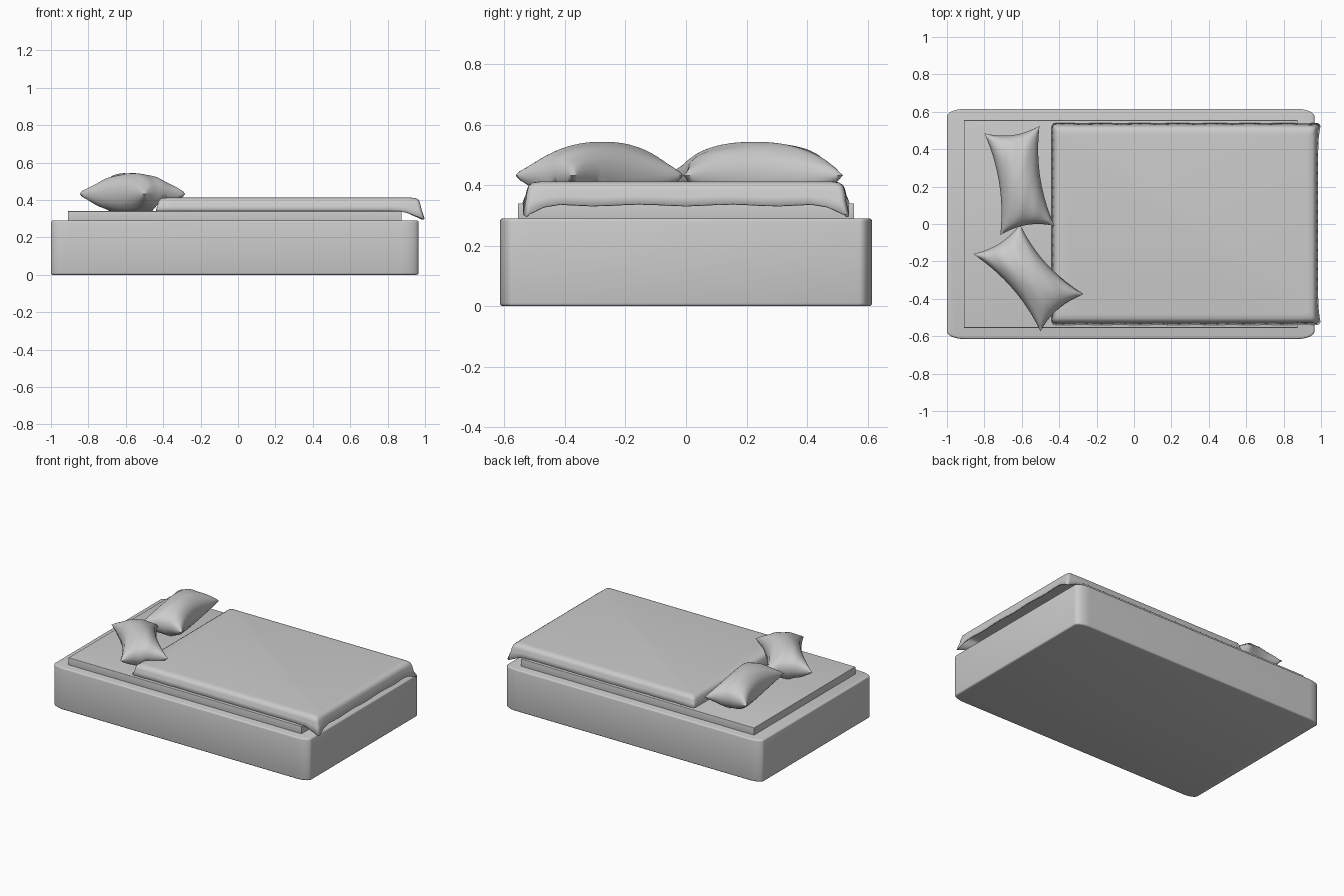
import bpy, bmesh, math
from mathutils import Vector

if "Cube" in bpy.data.objects:
    bpy.data.objects.remove(bpy.data.objects["Cube"])


def finish(name, bm, angle=40):
    bmesh.ops.recalc_face_normals(bm, faces=bm.faces)
    me = bpy.data.meshes.new(name)
    bm.to_mesh(me)
    bm.free()
    ob = bpy.data.objects.new(name, me)
    bpy.context.collection.objects.link(ob)
    bpy.ops.object.select_all(action='DESELECT')
    ob.select_set(True)
    bpy.context.view_layer.objects.active = ob
    bpy.ops.object.shade_smooth_by_angle(angle=math.radians(angle))
    return ob


def box(name, lo, hi, corner=0.0, stretch=1.0, edge=0.0):
    """Box with rounded upright corners (optionally stretched along x) and softened rims."""
    bm = bmesh.new()
    bmesh.ops.create_cube(bm, size=1)
    size = [hi[i] - lo[i] for i in range(3)]
    mid = [(hi[i] + lo[i]) / 2 for i in range(3)]
    bmesh.ops.scale(bm, vec=(size[0] / stretch, size[1], size[2]), verts=bm.verts)
    if corner:
        upright = [e for e in bm.edges if abs(e.verts[0].co.z - e.verts[1].co.z) > 1e-4]
        bmesh.ops.bevel(bm, geom=upright, offset=corner, segments=8, profile=0.5, affect='EDGES')
    bmesh.ops.scale(bm, vec=(stretch, 1, 1), verts=bm.verts)
    if edge:
        rims = [e for e in bm.edges if abs(e.verts[0].co.z - e.verts[1].co.z) < 1e-4]
        bmesh.ops.bevel(bm, geom=rims, offset=edge, segments=3, profile=0.5, affect='EDGES')
    bmesh.ops.translate(bm, vec=mid, verts=bm.verts)
    return finish(name, bm)


def pillow(name, corners, zmid=0.432, phase=0.0):
    """Cushion stretched between four corners, given in order around the outline."""
    a, b, c, d = [Vector(p) for p in corners]
    bm = bmesh.new()
    nu, nv = 36, 24
    for side in (1, -1):
        rows = []
        for i in range(nu + 1):
            row = []
            for j in range(nv + 1):
                u, v = 2 * i / nu - 1, 2 * j / nv - 1
                # seams are drawn in between the corners
                pu = u * (1 - 0.11 * (1 - v * v) * u * u)
                pv = v * (1 - 0.25 * (1 - u * u))
                s, t = (pu + 1) / 2, (pv + 1) / 2
                p = (a * (1 - t) + b * t) * (1 - s) + (d * (1 - t) + c * t) * s
                puff = max(0, (1 - u * u) * (1 - v * v)) ** 0.5
                wrinkle = 0.005 * puff * abs(u) * math.sin(9 * v + 5 * u + phase)
                z = zmid + side * ((0.111 if side > 0 else 0.115) * puff) + wrinkle
                # underside rests on the mattress, or on the duvet edge
                floor = 0.34 + 0.07 * min(1, max(0, (p.x + 0.46) / 0.06))
                row.append(bm.verts.new((p.x, p.y, max(z, floor))))
            rows.append(row)
        for i in range(nu):
            for j in range(nv):
                bm.faces.new((rows[i][j], rows[i + 1][j], rows[i + 1][j + 1], rows[i][j + 1]))
    bmesh.ops.remove_doubles(bm, verts=bm.verts, dist=0.0005)
    return finish(name, bm, 60)


def rounded_loop(x0, x1, y0, y1, r, n=20):
    """Points around a rounded rectangle, with n steps along each side."""
    pts = []
    centres = [(x1 - r, y1 - r), (x0 + r, y1 - r), (x0 + r, y0 + r), (x1 - r, y0 + r)]
    for k, (cx, cy) in enumerate(centres):
        arc = [(cx + r * math.cos(math.pi / 2 * (k + q / 5)),
                cy + r * math.sin(math.pi / 2 * (k + q / 5))) for q in range(6)]
        pts += arc
        nx, ny = centres[(k + 1) % 4]
        w = math.pi / 2 * (k + 1)
        end = (nx + r * math.cos(w), ny + r * math.sin(w))
        pts += [(arc[-1][0] + (end[0] - arc[-1][0]) * q / n,
                 arc[-1][1] + (end[1] - arc[-1][1]) * q / n) for q in range(1, n)]
    return pts


# Bed base and mattress
box("bed_base", (-1.0, -0.615, 0.0), (0.965, 0.615, 0.29), corner=0.042, stretch=2.2, edge=0.01)
box("mattress", (-0.91, -0.555, 0.28), (0.875, 0.555, 0.34), edge=0.003)

# Duvet: rings from the flat top outwards and down to the hem
bm = bmesh.new()
profile = [(0.055, 0.412, 0), (0.032, 0.409, 0), (0.018, 0.400, 0.1), (0.012, 0.385, 0.3),
           (0.009, 0.368, 0.6), (0.0, 0.343, 1.0)]
rings = []
for inset, z, hang in profile:
    ring = []
    for k, (x, y) in enumerate(rounded_loop(-0.44 + inset, 0.985 - inset,
                                            -0.537 + inset, 0.537 - inset, 0.02)):
        foot = min(1, max(0, (x - 0.88) / 0.1))
        tip = foot * max(0, (abs(y) - 0.40) / 0.137) ** 2
        wave = 0.003 * hang * math.sin(k * 1.1)
        ring.append(bm.verts.new((x + 0.015 * tip * hang,
                                  y + math.copysign(wave, y),
                                  z - hang * (0.008 * foot + 0.04 * tip) + wave * foot)))
    rings.append(ring)
bm.faces.new(rings[0])
for r0, r1 in zip(rings, rings[1:]):
    for k in range(len(r0)):
        m = (k + 1) % len(r0)
        bm.faces.new((r0[k], r1[k], r1[m], r0[m]))
duvet = finish("duvet", bm)
if duvet.data.polygons[0].normal.z < 0:
    duvet.data.flip_normals()
shell = duvet.modifiers.new("thickness", 'SOLIDIFY')
shell.thickness = 0.008
shell.offset = -1

# Pillows
pillow("pillow_back", [(-0.80, 0.485), (-0.505, 0.525), (-0.425, -0.01), (-0.715, -0.06)])
pillow("pillow_front", [(-0.86, -0.16), (-0.61, 0.0), (-0.27, -0.375), (-0.50, -0.575)], phase=2.0)
